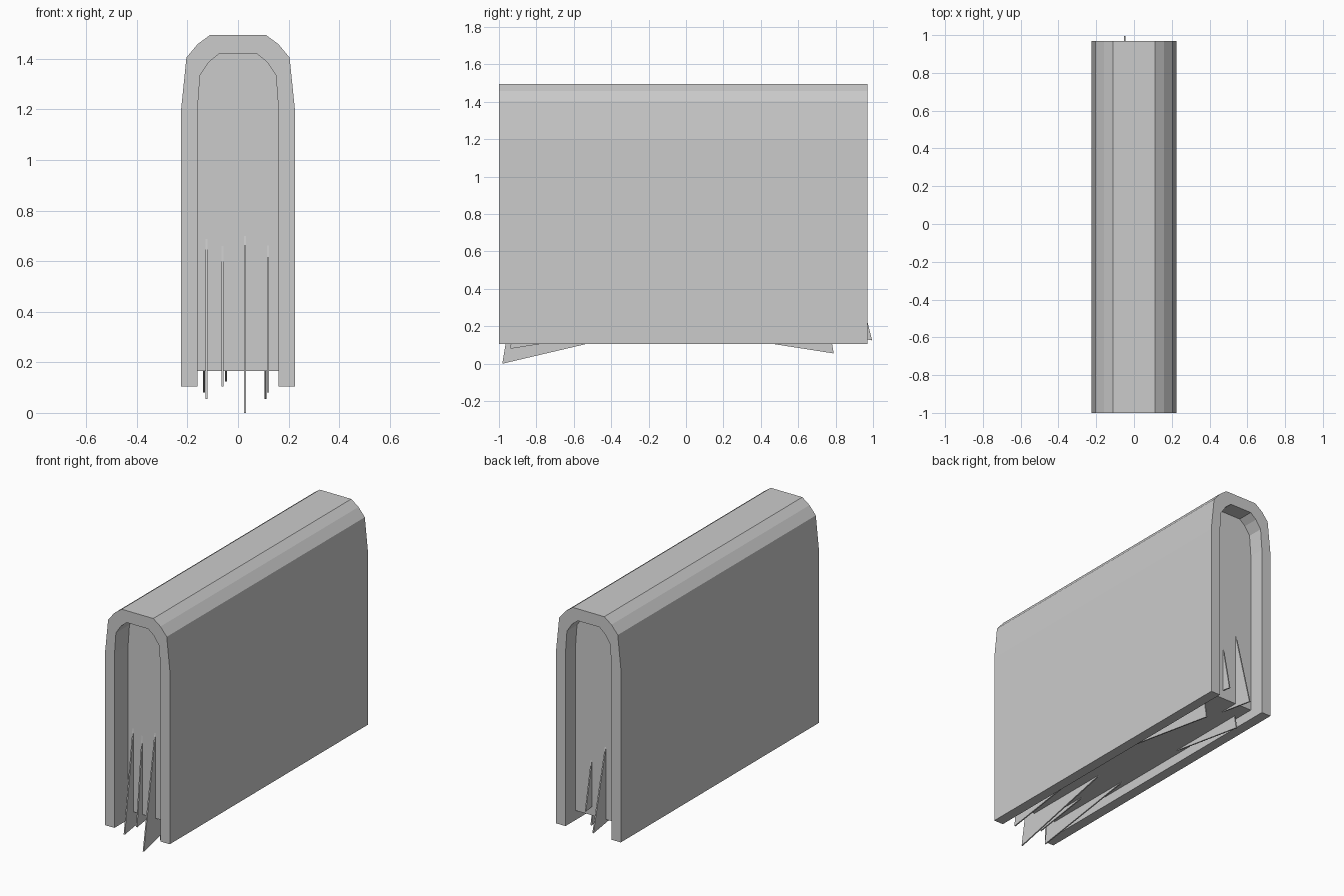
import bpy, bmesh

if "Cube" in bpy.data.objects:
    bpy.data.objects.remove(bpy.data.objects["Cube"])

def prism(name, pts, to3d, a, b):
    """Extrude a closed 2D outline between two depths."""
    bm = bmesh.new()
    face = bm.faces.new([bm.verts.new(to3d(u, v, a)) for u, v in pts])
    ext = bmesh.ops.extrude_face_region(bm, geom=[face])
    verts = [e for e in ext['geom'] if isinstance(e, bmesh.types.BMVert)]
    shift = tuple(q - p for p, q in zip(to3d(0, 0, a), to3d(0, 0, b)))
    bmesh.ops.translate(bm, vec=shift, verts=verts)
    bmesh.ops.recalc_face_normals(bm, faces=bm.faces)
    me = bpy.data.meshes.new(name)
    bm.to_mesh(me)
    bm.free()
    ob = bpy.data.objects.new(name, me)
    bpy.context.collection.objects.link(ob)
    return ob

def along_y(u, v, d):
    return (u, d, v)

def along_x(u, v, d):
    return (d, u, v)

def arch(half):
    """Mirror a right-hand half profile into a full left-to-right path."""
    return [(-x, z) for x, z in half] + [(x, z) for x, z in reversed(half)]

outer = [(0.225, 0.105), (0.225, 1.2), (0.204, 1.405), (0.16, 1.458), (0.11, 1.495)]
inner = [(0.16, 1.2), (0.15, 1.335), (0.115, 1.387), (0.075, 1.42)]

# Arched outer cover
prism("arched_cover", arch(outer) + arch([(0.16, 0.105)] + inner)[::-1], along_y, -1.0, 0.97)

# Recessed core filling the arch
prism("inner_core", arch([(0.16, 0.165)] + inner), along_y, -0.865, 0.87)

# Thin triangular blades: x, tip y, tip z, upper edge point, length of the lower edge
blades = [
    (-0.125, -0.953, 0.055, (-0.855, 0.76), 0.80),
    (-0.062, -0.92, 0.105, (-0.855, 0.76), 0.60),
    (0.028, -0.982, 0.0, (-0.855, 0.76), 0.80),
    (0.118, -0.94, 0.08, (-0.855, 0.74), 0.70),
    (-0.135, 0.77, 0.08, (0.68, 0.60), -0.70),
    (-0.048, 0.995, 0.125, (0.86, 0.66), -0.60),
    (0.05, 0.93, 0.21, (0.86, 0.56), -0.40),
    (0.108, 0.79, 0.055, (0.70, 0.60), -0.80),
]
for i, (x, y, z, top, run) in enumerate(blades):
    slope = 0.235 if z == 0 else 0.156
    tail = (y + run, z + abs(run) * slope)
    prism(f"blade_{i + 1}", [(y, z), top, tail], along_x, x - 0.004, x + 0.004)
